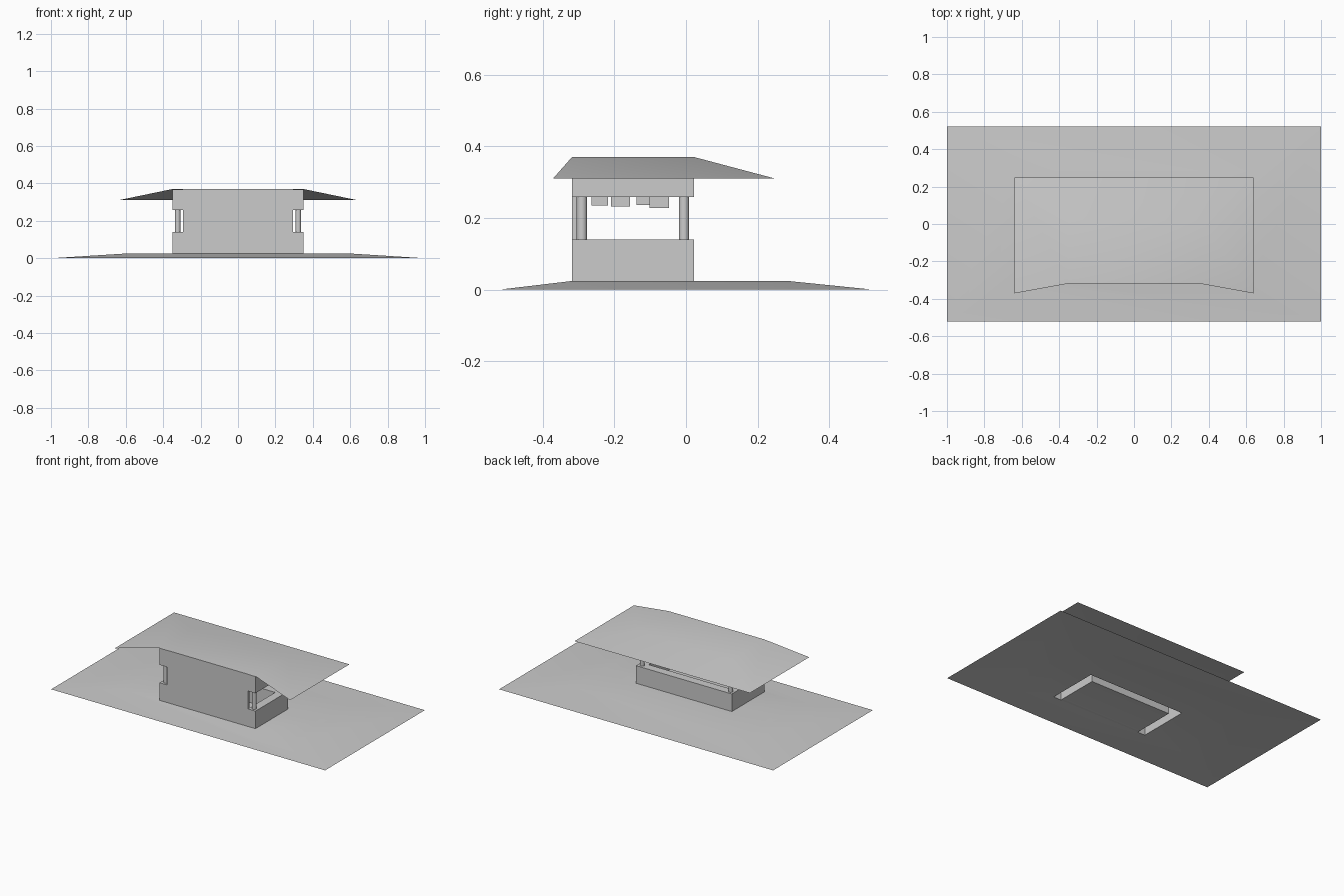
import bpy, bmesh, math

if "Cube" in bpy.data.objects:
    bpy.data.objects.remove(bpy.data.objects["Cube"])

grey = bpy.data.materials.new("plain_grey")
grey.diffuse_color = (0.6, 0.6, 0.6, 1)
grey.use_nodes = True
grey.node_tree.nodes["Principled BSDF"].inputs["Base Color"].default_value = grey.diffuse_color

W, YF, YB, T = 0.35, -0.318, 0.022, 0.055   # stall half width, front, back, wall thickness
FLOOR, COUNTER, BEAM, TOP = 0.024, 0.14, 0.258, 0.37


def finish(name, bm, smooth=False):
    me = bpy.data.meshes.new(name)
    bm.to_mesh(me)
    bm.free()
    me.materials.append(grey)
    for p in me.polygons:
        p.use_smooth = smooth
    ob = bpy.data.objects.new(name, me)
    bpy.context.collection.objects.link(ob)
    return ob


def box(name, x0, x1, y0, y1, z0, z1):
    bm = bmesh.new()
    bmesh.ops.create_cube(bm, size=1)
    for v in bm.verts:
        v.co = (x1 if v.co.x > 0 else x0, y1 if v.co.y > 0 else y0, z1 if v.co.z > 0 else z0)
    return finish(name, bm)


def u_wall(name, z0, z1, closed_bottom):
    # U-shaped wall, open towards the front
    pts = [(-W, YF), (-W + T, YF), (-W + T, YB - T), (W - T, YB - T),
           (W - T, YF), (W, YF), (W, YB), (-W, YB)]
    bm = bmesh.new()
    face = bm.faces.new([bm.verts.new((x, y, z0)) for x, y in pts])
    ret = bmesh.ops.extrude_face_region(bm, geom=[face], use_keep_orig=True)
    for v in ret["geom"]:
        if isinstance(v, bmesh.types.BMVert):
            v.co.z = z1
    bmesh.ops.recalc_face_normals(bm, faces=bm.faces[:])
    if not closed_bottom:
        low = [f for f in bm.faces if all(v.co.z < z0 + 1e-4 for v in f.verts)]
        bmesh.ops.delete(bm, geom=low, context='FACES_ONLY')
    return finish(name, bm)


# sloping ground sheet with a U-shaped opening under the counter
bm = bmesh.new()
xs = [-0.62, -W, -W + T, W - T, W, 0.62]
ys = [YF, YB - T, YB, 0.285]
g = [[bm.verts.new((x, y, FLOOR)) for y in ys] for x in xs]
for i in range(5):
    for j in range(3):
        if (i in (1, 3) and j < 2) or (i == 2 and j == 1):
            continue
        bm.faces.new((g[i][j], g[i + 1][j], g[i + 1][j + 1], g[i][j + 1]))
a, b, c, d = [bm.verts.new(p) for p in
              ((-1, -0.52, 0), (1, -0.52, 0), (1, 0.52, 0), (-1, 0.52, 0))]
bm.faces.new([a, b] + [col[0] for col in reversed(g)])
bm.faces.new([b, c] + g[-1][::-1])
bm.faces.new([c, d] + [col[-1] for col in g])
bm.faces.new([d, a] + g[0])
finish("ground_sheet", bm, True)

# counter and upper beam
u_wall("counter", FLOOR, COUNTER, False)
u_wall("upper_beam", BEAM, TOP - 0.002, True)

# front wall, with notches left at both ends
box("front_wall", -W + T, W - T, YF, YF + 0.014, FLOOR, TOP - 0.001)
box("ceiling", -W + T, W - T, YF + 0.014, YB - T, BEAM, BEAM + 0.006)

# corner posts
for sx in (-1, 1):
    for y in (YF + T / 2, YB - T / 2):
        bm = bmesh.new()
        bmesh.ops.create_cone(bm, cap_ends=True, segments=16, radius1=0.0145,
                              radius2=0.0145, depth=BEAM - COUNTER)
        bmesh.ops.translate(bm, verts=bm.verts[:],
                            vec=(sx * (W - T / 2), y, (BEAM + COUNTER) / 2))
        ob = finish("corner_post", bm, True)
        bpy.context.view_layer.objects.active = ob
        ob.select_set(True)
        bpy.ops.object.shade_smooth_by_angle(angle=math.radians(40))
        ob.select_set(False)

# small boxes hanging from the ceiling
for x, y0, y1, z in ((-0.2, -0.264, -0.218, 0.235), (-0.07, -0.21, -0.156, 0.232),
                     (0.07, -0.138, -0.094, 0.236), (0.2, -0.102, -0.048, 0.228)):
    box("hanging_box", x - 0.027, x + 0.027, y0, y1, z, BEAM)

# roof: a thin sheet, open at the front
bm = bmesh.new()
t = [bm.verts.new((x, y, TOP)) for x, y in ((-W, YF), (W, YF), (W, YB), (-W, YB))]
e = [bm.verts.new((x, y, 0.31)) for x, y in
     ((-0.64, -0.371), (0.64, -0.371), (0.64, 0.248), (-0.64, 0.248))]
bm.faces.new(t)
for i in (1, 2, 3):
    j = (i + 1) % 4
    bm.faces.new((e[i], e[j], t[j], t[i]))
finish("roof", bm, True)
